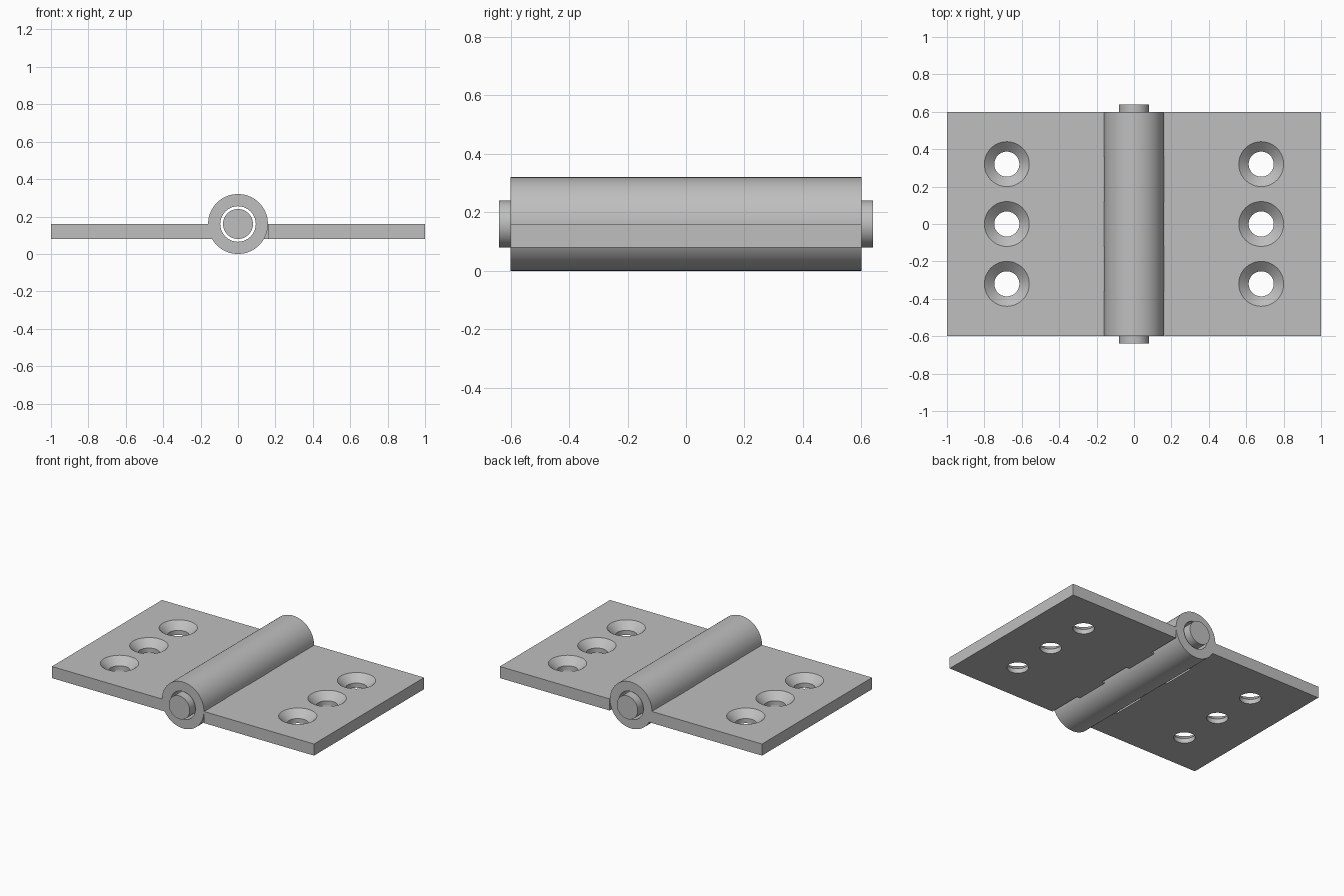
import bpy
import bmesh
from math import cos, sin, tau, radians
from mathutils import Matrix, Vector

cube = bpy.data.objects.get("Cube")
if cube:
    bpy.data.objects.remove(cube, do_unlink=True)

AXIS_Z = 0.16                  # height of the hinge axis
BARREL_R, BORE_R, PIN_R = 0.16, 0.095, 0.08
HALF_LEN, PIN_HALF = 0.60, 0.64
KNUCKLES = 5
LEAF_BOTTOM, LEAF_TOP = 0.08, 0.16
HOLE_X, HOLE_YS = 0.68, (-0.32, 0.0, 0.32)

steel = bpy.data.materials.new("grey steel")
steel.use_nodes = True
steel.diffuse_color = (0.52, 0.52, 0.52, 1)
steel.node_tree.nodes["Principled BSDF"].inputs["Base Color"].default_value = (0.52, 0.52, 0.52, 1)


def make_object(name, bm):
    bmesh.ops.recalc_face_normals(bm, faces=bm.faces)
    mesh = bpy.data.meshes.new(name)
    bm.to_mesh(mesh)
    bm.free()
    mesh.materials.append(steel)
    obj = bpy.data.objects.new(name, mesh)
    bpy.context.collection.objects.link(obj)
    return obj


def select_only(obj):
    bpy.ops.object.select_all(action="DESELECT")
    obj.select_set(True)
    bpy.context.view_layer.objects.active = obj


def smooth(obj):
    select_only(obj)
    bpy.ops.object.shade_smooth_by_angle(angle=radians(30))


def revolve(bm, profile, matrix, closed=False, sides=64):
    """Sweep (radius, height) points round the local z axis."""
    rings = [[bm.verts.new(matrix @ Vector((r * cos(tau * i / sides), r * sin(tau * i / sides), h)))
              for i in range(sides)] for r, h in profile]
    pairs = list(zip(rings, rings[1:]))
    if closed:
        pairs.append((rings[-1], rings[0]))
    else:
        bm.faces.new(rings[0])
        bm.faces.new(rings[-1])
    for a, b in pairs:
        for i in range(sides):
            j = (i + 1) % sides
            bm.faces.new((a[i], a[j], b[j], b[i]))


along_y = Matrix.Translation((0, 0, AXIS_Z)) @ Matrix.Rotation(radians(90), 4, "X")

# Hollow barrel formed by the interlocking knuckles
bm = bmesh.new()
revolve(bm, [(BARREL_R, -HALF_LEN), (BARREL_R, HALF_LEN),
             (BORE_R, HALF_LEN), (BORE_R, -HALF_LEN)], along_y, closed=True, sides=96)
smooth(make_object("knuckle_barrel", bm))

# Loose pin through the barrel
bm = bmesh.new()
revolve(bm, [(PIN_R, -PIN_HALF), (PIN_R, PIN_HALF)], along_y)
smooth(make_object("hinge_pin", bm))


def make_leaf(name, side, first_tab):
    # Outline: tabs run into the barrel at this leaf's own knuckles
    step = 2 * HALF_LEN / KNUCKLES
    outline = [(side, HALF_LEN), (side, -HALF_LEN)]
    for k in range(KNUCKLES):
        x = side * (0.13 if k % 2 == first_tab else 0.162)
        y = -HALF_LEN + k * step
        outline += [(x, y), (x, y + step)]
    bm = bmesh.new()
    face = bm.faces.new([bm.verts.new((x, y, LEAF_BOTTOM)) for x, y in outline])
    lifted = bmesh.ops.extrude_face_region(bm, geom=[face])["geom"]
    bmesh.ops.translate(bm, vec=(0, 0, LEAF_TOP - LEAF_BOTTOM),
                        verts=[g for g in lifted if isinstance(g, bmesh.types.BMVert)])
    leaf = make_object(name, bm)

    # Countersunk screw holes
    bm = bmesh.new()
    for y in HOLE_YS:
        revolve(bm, [(0.067, 0.0), (0.067, 0.112), (0.12, LEAF_TOP), (0.142, 0.18)],
                Matrix.Translation((side * HOLE_X, y, 0)))
    cutter = make_object(name + "_hole_cutter", bm)
    cutter.hide_render = True
    cut = leaf.modifiers.new("screw holes", "BOOLEAN")
    cut.operation = "DIFFERENCE"
    cut.solver = "EXACT"
    cut.object = cutter
    select_only(leaf)
    bpy.ops.object.modifier_apply(modifier=cut.name)
    bpy.data.objects.remove(cutter, do_unlink=True)
    smooth(leaf)


# Two leaves: one holds the outer and middle knuckles, the other those between
make_leaf("right_leaf", -1, 0)
make_leaf("left_leaf", 1, 1)
